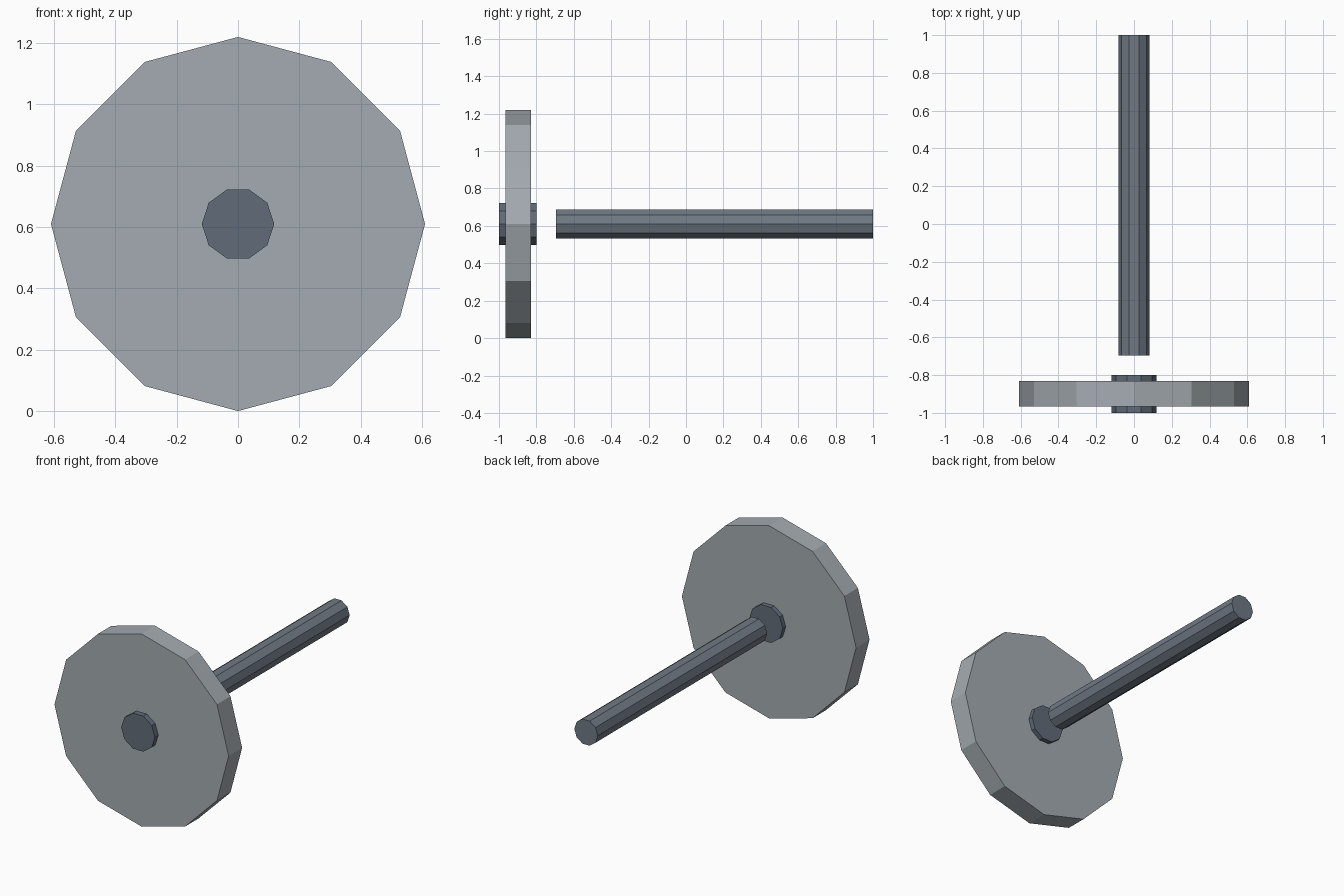
import bpy, bmesh
from math import cos, sin, tau

if "Cube" in bpy.data.objects:
    bpy.data.objects.remove(bpy.data.objects["Cube"])

AXLE_Z = 0.61


def material(name, color):
    m = bpy.data.materials.new(name)
    m.diffuse_color = (*color, 1)
    m.use_nodes = True
    m.node_tree.nodes["Principled BSDF"].inputs["Base Color"].default_value = m.diffuse_color
    return m


def prism_y(name, sides, radius, y0, y1, mat):
    """Flat-faced cylinder along y, with a corner on the +x side."""
    bm = bmesh.new()
    ring = [bm.verts.new((radius * cos(tau * i / sides), y0, radius * sin(tau * i / sides)))
            for i in range(sides)]
    face = bm.faces.new(ring)
    new = bmesh.ops.extrude_face_region(bm, geom=[face], use_keep_orig=True)["geom"]
    verts = [g for g in new if isinstance(g, bmesh.types.BMVert)]
    bmesh.ops.translate(bm, verts=verts, vec=(0, y1 - y0, 0))
    bmesh.ops.recalc_face_normals(bm, faces=bm.faces)
    mesh = bpy.data.meshes.new(name)
    bm.to_mesh(mesh)
    bm.free()
    mesh.materials.append(mat)
    obj = bpy.data.objects.new(name, mesh)
    obj.location.z = AXLE_Z
    bpy.context.collection.objects.link(obj)
    return obj


light = material("light_steel", (0.37, 0.41, 0.44))
dark = material("dark_steel", (0.12, 0.15, 0.19))
mid = material("shaft_steel", (0.16, 0.19, 0.23))

# Disc, hub through its middle, and the separate shaft behind
prism_y("wheel_disc", 12, 0.61, -0.965, -0.83, light)
prism_y("hub", 10, 0.118, -1.0, -0.8, dark)
prism_y("shaft", 10, 0.082, -0.695, 1.0, mid)
